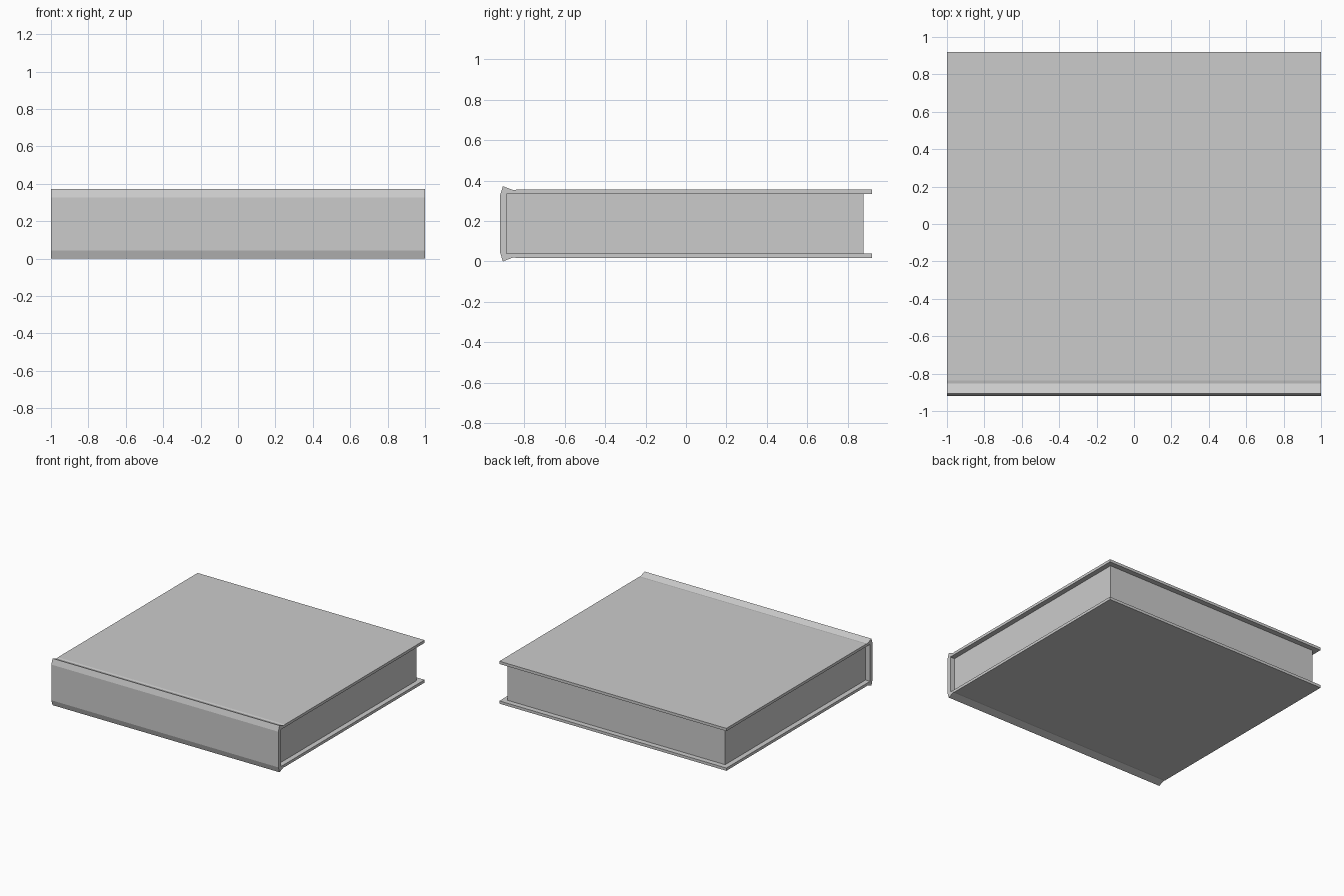
import bpy, bmesh

if "Cube" in bpy.data.objects:
    bpy.data.objects.remove(bpy.data.objects["Cube"])

MID_Z = 0.186  # book is symmetric about this height


def extrude_profile(name, points, half_width):
    """Extrude a closed (y, z) outline along x, centred on x = 0."""
    bm = bmesh.new()
    face = bm.faces.new([bm.verts.new((-half_width, y, z)) for y, z in points])
    ext = bmesh.ops.extrude_face_region(bm, geom=[face])
    verts = [v for v in ext["geom"] if isinstance(v, bmesh.types.BMVert)]
    bmesh.ops.translate(bm, verts=verts, vec=(2 * half_width, 0, 0))
    bmesh.ops.recalc_face_normals(bm, faces=bm.faces)
    mesh = bpy.data.meshes.new(name)
    bm.to_mesh(mesh)
    bm.free()
    obj = bpy.data.objects.new(name, mesh)
    bpy.context.collection.objects.link(obj)
    return obj


# Cover: upper half of the outline, from inner spine round to outer spine
upper = [
    (-0.888, 0.333), (0.92, 0.333),     # inside of the board
    (0.92, 0.355), (-0.838, 0.355),     # outside of the board
    (-0.853, 0.352),                    # hinge groove
    (-0.906, 0.372), (-0.92, 0.328),    # bevelled spine edge
]
lower = [(y, 2 * MID_Z - z) for y, z in reversed(upper)]
extrude_profile("book_cover", upper + lower, 1.0)

# Page block, inset from the cover on its three open sides
pages = [(-0.888, 0.039), (0.878, 0.039), (0.878, 0.333), (-0.888, 0.333)]
extrude_profile("page_block", pages, 0.96)
